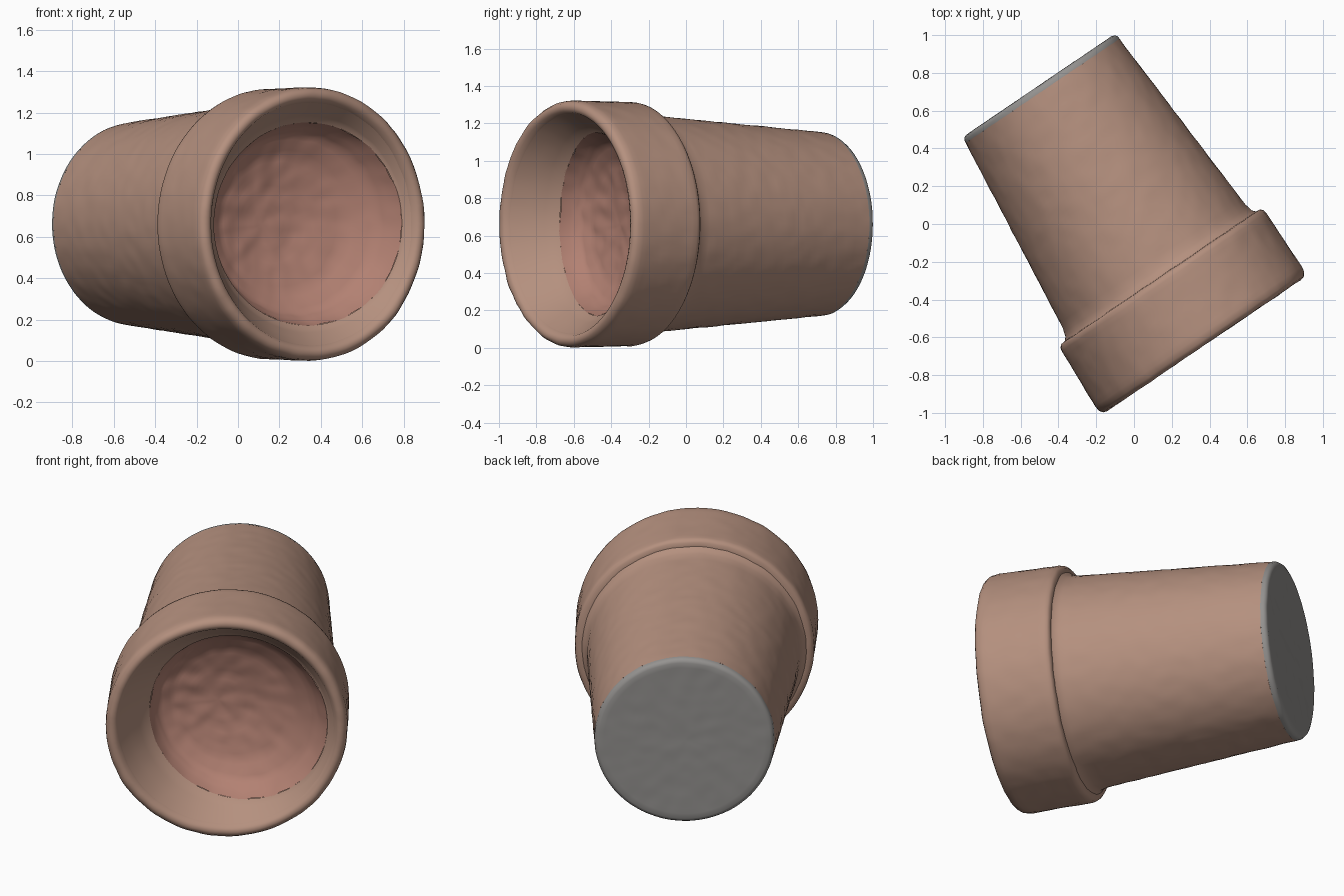
import bpy, bmesh, math
from mathutils import Vector, noise

if "Cube" in bpy.data.objects:
    bpy.data.objects.remove(bpy.data.objects["Cube"])

SIDES = 128
BASE = Vector((-0.50, 0.73, 0.662))      # centre of the foot
AXIS = Vector((0.536, -0.844, 0.0))      # foot to mouth, pot lies on its side
U = Vector((0.828, 0.561, 0.0))          # across the pot, horizontal
V = Vector((0.0, 0.0, 1.0))


def material(name, color):
    m = bpy.data.materials.new(name)
    m.diffuse_color = color
    m.use_nodes = True
    m.node_tree.nodes["Principled BSDF"].inputs["Base Color"].default_value = m.diffuse_color
    return m


def resample(profile, step=0.03):
    pts = [Vector(profile[0])]
    for a, b in zip(profile, profile[1:]):
        a, b = Vector(a), Vector(b)
        n = max(1, round((b - a).length / step))
        pts += [a.lerp(b, k / n) for k in range(1, n + 1)]
    return pts


def lathe(name, profile, mat, bump=0.003):
    """Spin (radius, height, side shift, tilt) points around the pot's axis, slightly uneven."""
    bm = bmesh.new()
    rings = []
    for r, h, shift, tilt in resample([p + (0, 0) if len(p) == 2 else p for p in profile]):
        ring = []
        for j in range(SIDES):
            a = 2 * math.pi * j / SIDES
            out = U * math.cos(a) + V * math.sin(a)
            p = BASE + out * r + U * shift + AXIS * (h + tilt * math.cos(a))
            d = bump * noise.noise(p * 14)
            ring.append(bm.verts.new(p + out * d * min(1, r * 4) + AXIS * d))
        rings.append(ring)
    for lo, hi in zip(rings, rings[1:]):
        for j in range(SIDES):
            k = (j + 1) % SIDES
            bm.faces.new((lo[j], lo[k], hi[k], hi[j]))
    bmesh.ops.remove_doubles(bm, verts=bm.verts, dist=1e-4)
    me = bpy.data.meshes.new(name)
    bm.to_mesh(me)
    bm.free()
    me.materials.append(mat)
    ob = bpy.data.objects.new(name, me)
    bpy.context.collection.objects.link(ob)
    bpy.ops.object.select_all(action='DESELECT')
    ob.select_set(True)
    bpy.context.view_layer.objects.active = ob
    bpy.ops.object.shade_smooth_by_angle(angle=math.radians(50))
    return ob


clay = material("terracotta", (0.46, 0.28, 0.21, 1))
red_clay = material("inner_clay", (0.45, 0.22, 0.17, 1))
grey = material("foot_grey", (0.30, 0.29, 0.28, 1))

# Flat grey foot with a rounded edge
lathe("pot_foot", [(0, -0.004), (0.468, -0.004), (0.482, 0.002), (0.49, 0.014), (0.492, 0.03)],
      grey, 0.002)

# Tapered body, flaring softly into the collar
lathe("pot_body", [(0.492, 0.03), (0.583, 1.13), (0.595, 1.175), (0.612, 1.194)], clay)

# Thick collar: underside, outer wall and rounded lip
lathe("pot_collar", [(0.612, 1.194), (0.635, 1.196), (0.648, 1.208), (0.653, 1.228),
                     (0.660, 1.57), (0.656, 1.60), (0.643, 1.619), (0.622, 1.626),
                     (0.60, 1.617), (0.586, 1.59)], clay)

# Inner wall of the collar, deeper on the left than on the right
lathe("inner_wall", [(0.586, 1.59), (0.565, 1.56, 0.01, 0.02), (0.51, 1.485, 0.05, 0.08),
                     (0.49, 1.47, 0.06, 0.09)], clay)

# Dished, lopsided floor inside the mouth
lathe("inner_floor", [(0.49, 1.47, 0.06, 0.09), (0.475, 1.43, 0.06, 0.10),
                      (0.43, 1.36, 0.05, 0.08), (0.33, 1.30, 0.02, 0.05),
                      (0.16, 1.255, -0.03, 0.015), (0, 1.24, -0.06, 0)], red_clay, 0.008)
